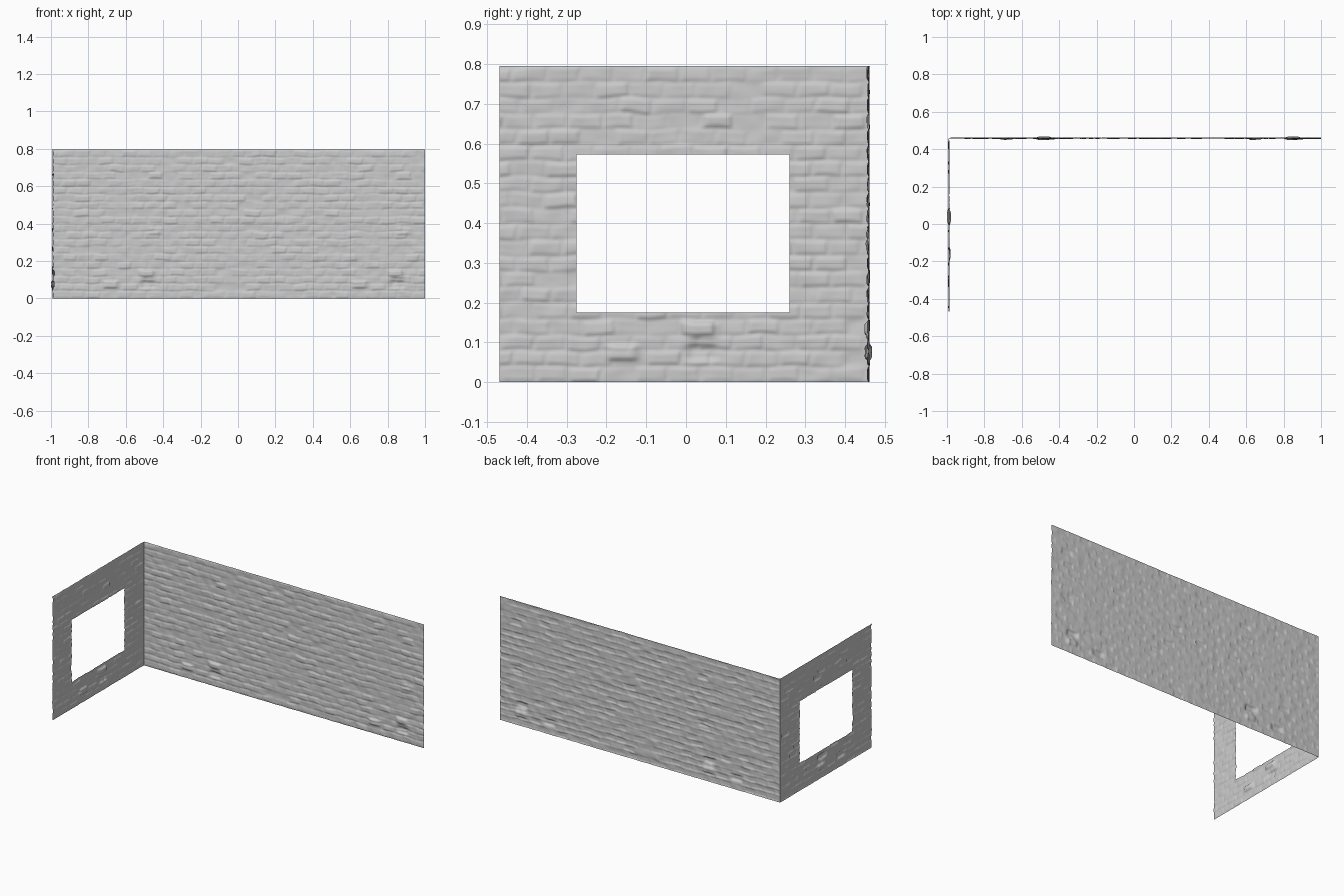
import bpy, math, random
from mathutils import noise, Vector

if "Cube" in bpy.data.objects:
    bpy.data.objects.remove(bpy.data.objects["Cube"])

random.seed(4)
PERIOD, COUNT, ROWS = 1.33, 16, 20     # relief tile length, bricks per tile, courses
HEIGHT = 0.795
BW, BH = PERIOD / COUNT, HEIGHT / ROWS

# Random character of each brick: proudness and tilt
bricks = {(r, c): (random.gauss(0, 0.0013), random.uniform(-0.0015, 0.0015),
                   random.uniform(-0.001, 0.001))
          for r in range(ROWS) for c in range(COUNT)}
shift = [0.5 * (r % 2) + random.uniform(-0.15, 0.15) for r in range(ROWS)]


def smooth(t):
    t = max(0.0, min(1.0, t))
    return t * t * (3 - 2 * t)


def relief(u, z):
    """Worn brick height at distance u along the wall."""
    wu = u + 0.012 * noise.noise(Vector((u * 14, z * 14, 3)))
    wz = z + 0.007 * noise.noise(Vector((u * 12, z * 12, 8)))
    row = max(0, min(ROWS - 1, int(wz / BH)))
    s = wu / BW + shift[row]
    col = math.floor(s)
    a, b = s - col, wz / BH - row
    proud, tx, tz = bricks[row, col % COUNT]
    edge = min(min(a, 1 - a) * BW, max(0, min(b, 1 - b)) * BH)
    face = smooth(edge / 0.009)
    h = -0.0018 + face * (0.0025 + proud + tx * (a - 0.5) + tz * (b - 0.5))
    h += 0.0022 * noise.noise(Vector((u * 22, z * 28, 1)))
    # heavier broken bricks near the foot of the wall, repeating per tile
    for cu, cz, amp in ((0.31, 0.075, 0.009), (0.51, 0.075, -0.008),
                        (0.51, 0.13, 0.007), (0.55, 0.36, 0.004)):
        du = (u - cu + PERIOD / 2) % PERIOD - PERIOD / 2
        h += amp * smooth(1.6 - abs(du) / 0.032) * smooth(1.8 - abs(z - cz) / 0.014)
    return max(-0.0105, min(0.0105, h))


def spans(stops, step):
    """Grid coordinates that land exactly on every stop."""
    out = [stops[0]]
    for a, b in zip(stops, stops[1:]):
        n = max(1, round((b - a) / step))
        out += [a + (b - a) * i / n for i in range(1, n + 1)]
    return out


def wall(name, us, zs, place, hole=None):
    verts = [place(u, z) for z in zs for u in us]
    n, faces = len(us), []
    for j in range(len(zs) - 1):
        for i in range(n - 1):
            u, z = (us[i] + us[i + 1]) / 2, (zs[j] + zs[j + 1]) / 2
            if hole and hole[0] < u < hole[1] and hole[2] < z < hole[3]:
                continue
            k = j * n + i
            faces.append((k, k + 1, k + n + 1, k + n))
    used = {i: k for k, i in enumerate(sorted({i for f in faces for i in f}))}
    mesh = bpy.data.meshes.new(name)
    mesh.from_pydata([verts[i] for i in used], [],
                     [[used[i] for i in f] for f in faces])
    mesh.shade_smooth()
    mesh.update()
    ob = bpy.data.objects.new(name, mesh)
    bpy.context.collection.objects.link(ob)
    return ob


LEFT, BACK = -0.99, 0.459

# Long back wall facing the front
wall("back_brick_wall", spans([LEFT, 1.0], 0.0075), spans([0, HEIGHT], 0.005),
     lambda x, z: (x, BACK - relief(x - LEFT, z) * smooth((x - LEFT) / 0.012), z))

# Left side wall with a rectangular window opening
wall("window_brick_wall", spans([-0.469, -0.275, 0.26, BACK], 0.006),
     spans([0, 0.175, 0.573, HEIGHT], 0.005),
     lambda y, z: (LEFT + relief(y + 0.469, z) * smooth((BACK - y) / 0.012), y, z),
     hole=(-0.275, 0.26, 0.175, 0.573))
